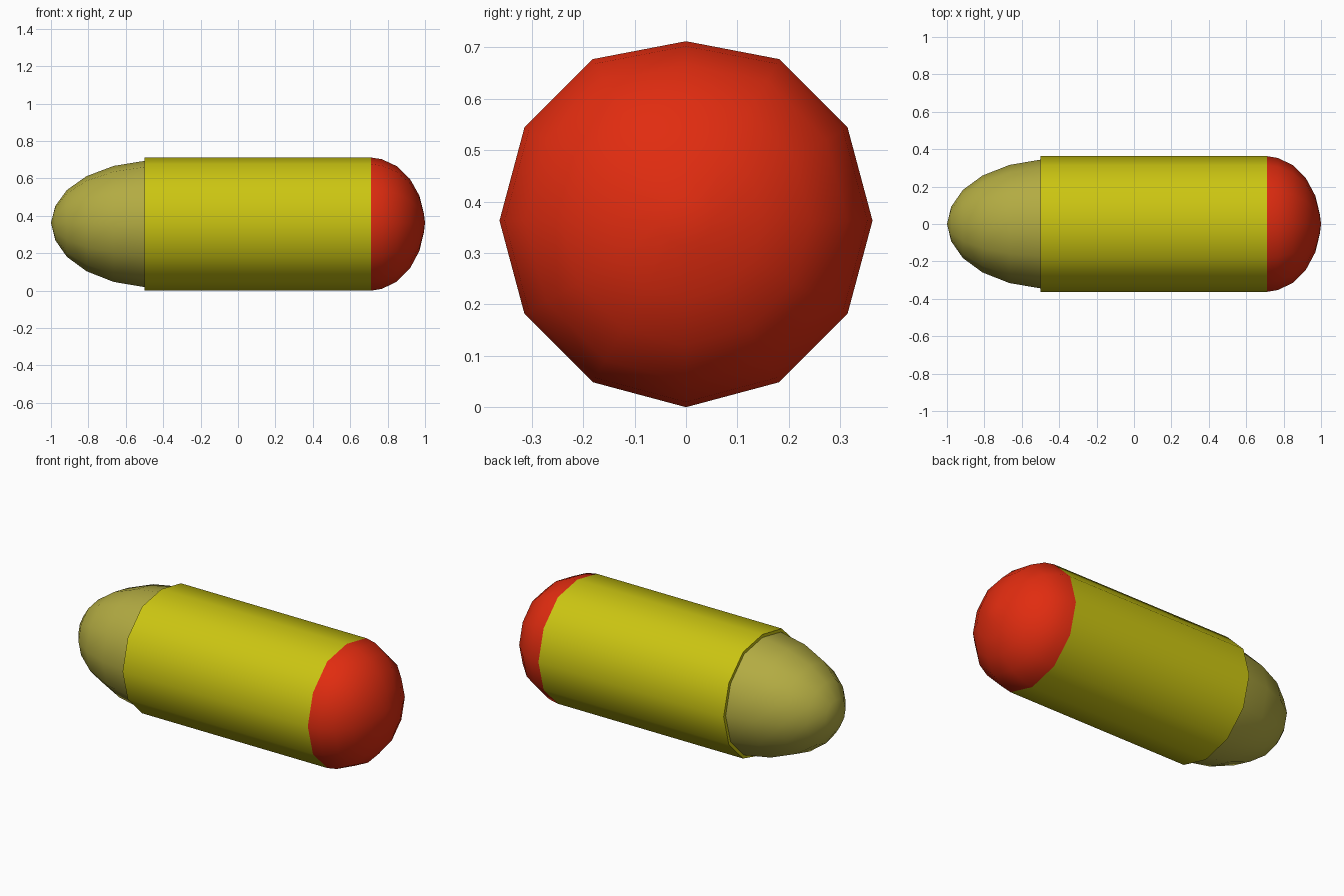
import bpy, bmesh, math

if "Cube" in bpy.data.objects:
    bpy.data.objects.remove(bpy.data.objects["Cube"])

SIDES = 12
AXIS_Z = 0.363
TOP_FLATTEN = 0.962   # the uppermost ridge sits slightly lower than the rest


def material(name, rgb):
    m = bpy.data.materials.new(name)
    m.diffuse_color = (*rgb, 1)
    m.use_nodes = True
    m.node_tree.nodes["Principled BSDF"].inputs["Base Color"].default_value = m.diffuse_color
    return m


def lathe_x(name, profile, mat, smooth_angle=50):
    """Revolve (x, radius) points around the long axis; radius 0 makes a pole."""
    bm = bmesh.new()
    rings = []
    for x, r in profile:
        if r == 0:
            rings.append([bm.verts.new((x, 0, AXIS_Z))] * SIDES)
            continue
        ring = []
        for i in range(SIDES):
            a = 2 * math.pi * i / SIDES
            k = r * (TOP_FLATTEN if i == 0 else 1)
            ring.append(bm.verts.new((x, k * math.sin(a), AXIS_Z + k * math.cos(a))))
        rings.append(ring)
    for a, b in zip(rings, rings[1:]):
        for i in range(SIDES):
            j = (i + 1) % SIDES
            bm.faces.new(list(dict.fromkeys((a[i], a[j], b[j], b[i]))))
    bmesh.ops.recalc_face_normals(bm, faces=bm.faces)
    # make sure the open shells face outward
    f = max(bm.faces, key=lambda f: f.calc_area())
    c = f.calc_center_median()
    if f.normal.y * c.y + f.normal.z * (c.z - AXIS_Z) < 0:
        bmesh.ops.reverse_faces(bm, faces=bm.faces)
    me = bpy.data.meshes.new(name)
    bm.to_mesh(me)
    bm.free()
    me.materials.append(mat)
    ob = bpy.data.objects.new(name, me)
    bpy.context.collection.objects.link(ob)
    bpy.ops.object.select_all(action='DESELECT')
    ob.select_set(True)
    bpy.context.view_layer.objects.active = ob
    bpy.ops.object.shade_smooth_by_angle(angle=math.radians(smooth_angle))
    return ob


# main tube, with a narrow rim where the slimmer tip enters
lathe_x("body_tube", [(-0.5, 0.344), (-0.5, 0.363), (0.71, 0.363)],
        material("yellow", (0.6, 0.56, 0.006)))

# blunt red end cap
cap = [(0.71, 0.363), (0.77, 0.353), (0.85, 0.314), (0.92, 0.243),
       (0.97, 0.15), (0.994, 0.05), (1.0, 0)]
lathe_x("end_cap", cap, material("red", (0.75, 0.025, 0.005)))

# long rounded tip
tip = [(-1.0, 0), (-0.977, 0.093), (-0.915, 0.182), (-0.81, 0.259),
       (-0.665, 0.316), (-0.5, 0.344)]
lathe_x("pointed_tip", tip, material("olive", (0.45, 0.41, 0.055)))
